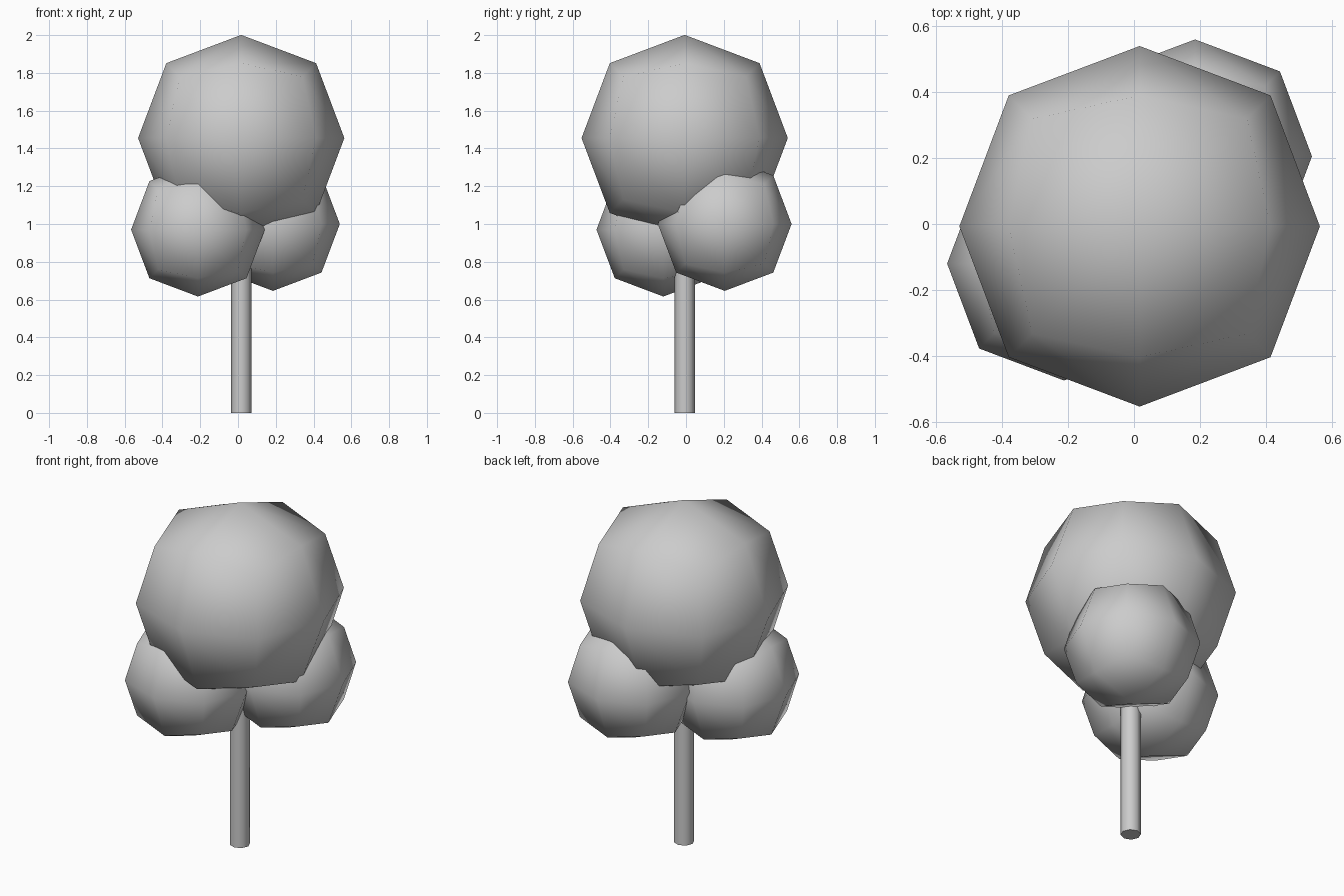
import bpy

default = bpy.data.objects.get("Cube")
if default:
    bpy.data.objects.remove(default, do_unlink=True)

grey = bpy.data.materials.new("plain_grey")
grey.use_nodes = True
colour = (0.6, 0.6, 0.6, 1)
grey.diffuse_color = colour
grey.node_tree.nodes["Principled BSDF"].inputs["Base Color"].default_value = colour


def finish(name):
    obj = bpy.context.object
    obj.name = name
    obj.data.materials.append(grey)
    return obj


def foliage(name, centre, radius):
    """Rounded cube: one subdivision puts face centres at 0.8395 of its half size."""
    bpy.ops.mesh.primitive_cube_add(size=2 * radius / 0.8395, location=centre)
    obj = finish(name)
    bpy.ops.object.shade_smooth()
    sub = obj.modifiers.new("rounding", 'SUBSURF')
    sub.levels = sub.render_levels = 1


# Foliage clumps
foliage("crown_foliage", (0.017, -0.007, 1.455), 0.546)
foliage("front_right_foliage", (-0.212, -0.12, 0.97), 0.354)
foliage("back_left_foliage", (0.185, 0.205, 1.0), 0.354)

# Trunk, running up into the crown
height = 1.2
bpy.ops.mesh.primitive_cylinder_add(vertices=8, radius=0.054, depth=height,
                                    location=(0.017, -0.007, height / 2))
finish("trunk")
bpy.ops.object.shade_smooth_by_angle(angle=1.0)
